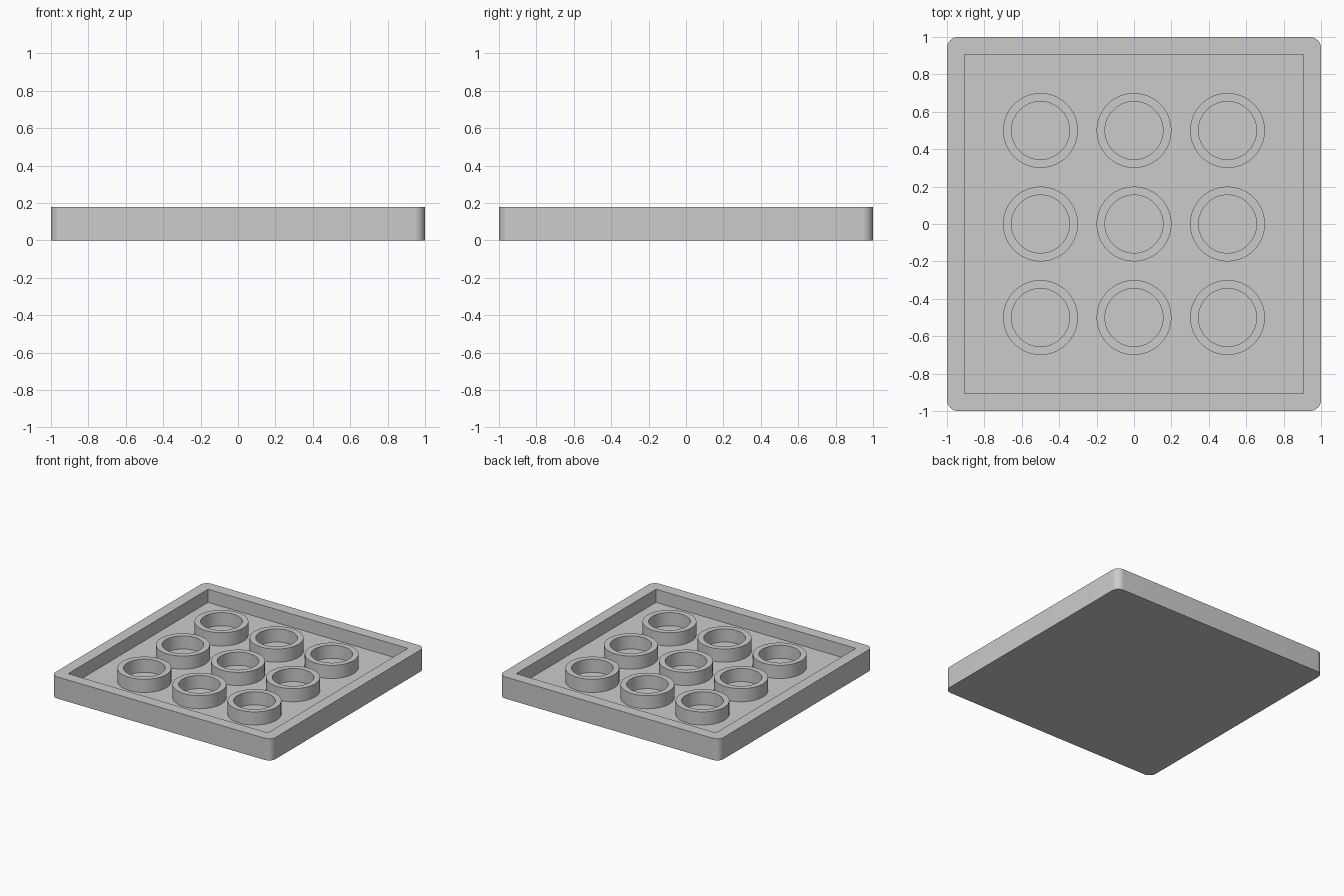
import bpy
import bmesh
import math
from mathutils import Matrix, Vector

HEIGHT, FLOOR = 0.178, 0.07
INNER, CORNER = 0.907, 0.06
RING_OUTER, RING_INNER, PITCH = 0.2, 0.155, 0.5

cube = bpy.data.objects.get("Cube")
if cube:
    bpy.data.objects.remove(cube, do_unlink=True)

grey = bpy.data.materials.new("light grey plastic")
grey.use_nodes = True
grey.diffuse_color = (0.6, 0.6, 0.6, 1)
grey.node_tree.nodes["Principled BSDF"].inputs["Base Color"].default_value = (0.6, 0.6, 0.6, 1)


def add_object(name, bm):
    bmesh.ops.recalc_face_normals(bm, faces=bm.faces)
    mesh = bpy.data.meshes.new(name)
    bm.to_mesh(mesh)
    bm.free()
    mesh.materials.append(grey)
    obj = bpy.data.objects.new(name, mesh)
    bpy.context.collection.objects.link(obj)
    return obj


def box(half, bottom, top):
    bm = bmesh.new()
    size = Matrix.Diagonal((2 * half, 2 * half, top - bottom, 1))
    bmesh.ops.create_cube(bm, size=1, matrix=Matrix.Translation((0, 0, (top + bottom) / 2)) @ size)
    return bm


def activate(obj):
    bpy.ops.object.select_all(action="DESELECT")
    obj.select_set(True)
    bpy.context.view_layer.objects.active = obj


def smooth(obj):
    activate(obj)
    bpy.ops.object.shade_smooth_by_angle(angle=math.radians(30))


# Tray: rounded upright corners, square recess cut from above
bm = box(1, 0, HEIGHT)
upright = [e for e in bm.edges if abs(e.verts[0].co.z - e.verts[1].co.z) > 0.01]
bmesh.ops.bevel(bm, geom=upright, offset=CORNER, segments=10, profile=0.5, affect="EDGES")
tray = add_object("tray", bm)
cutter = add_object("recess_cutter", box(INNER, FLOOR, HEIGHT + 0.1))
cutter.hide_render = True
cut = tray.modifiers.new("recess", "BOOLEAN")
cut.operation, cut.solver, cut.object = "DIFFERENCE", "EXACT", cutter
activate(tray)
bpy.ops.object.modifier_apply(modifier=cut.name)
bpy.data.objects.remove(cutter, do_unlink=True)
smooth(tray)

# Nine open tubes, slightly sunk into the tray floor
bm = bmesh.new()
base = FLOOR - 0.02
profile = [(RING_INNER, base), (RING_OUTER, base), (RING_OUTER, HEIGHT), (RING_INNER, HEIGHT)]
verts = [bm.verts.new((r, 0, z)) for r, z in profile]
edges = [bm.edges.new((verts[i - 1], verts[i])) for i in range(len(verts))]
bmesh.ops.spin(bm, geom=verts + edges, cent=(0, 0, 0), axis=(0, 0, 1),
               angle=math.tau, steps=64, use_merge=True)
bmesh.ops.remove_doubles(bm, verts=bm.verts, dist=0.0001)
tube = add_object("tube", bm)
smooth(tube)

for row in (-1, 0, 1):
    for column in (-1, 0, 1):
        if row or column:
            copy = tube.copy()
            copy.location = Vector((column * PITCH, row * PITCH, 0))
            bpy.context.collection.objects.link(copy)
